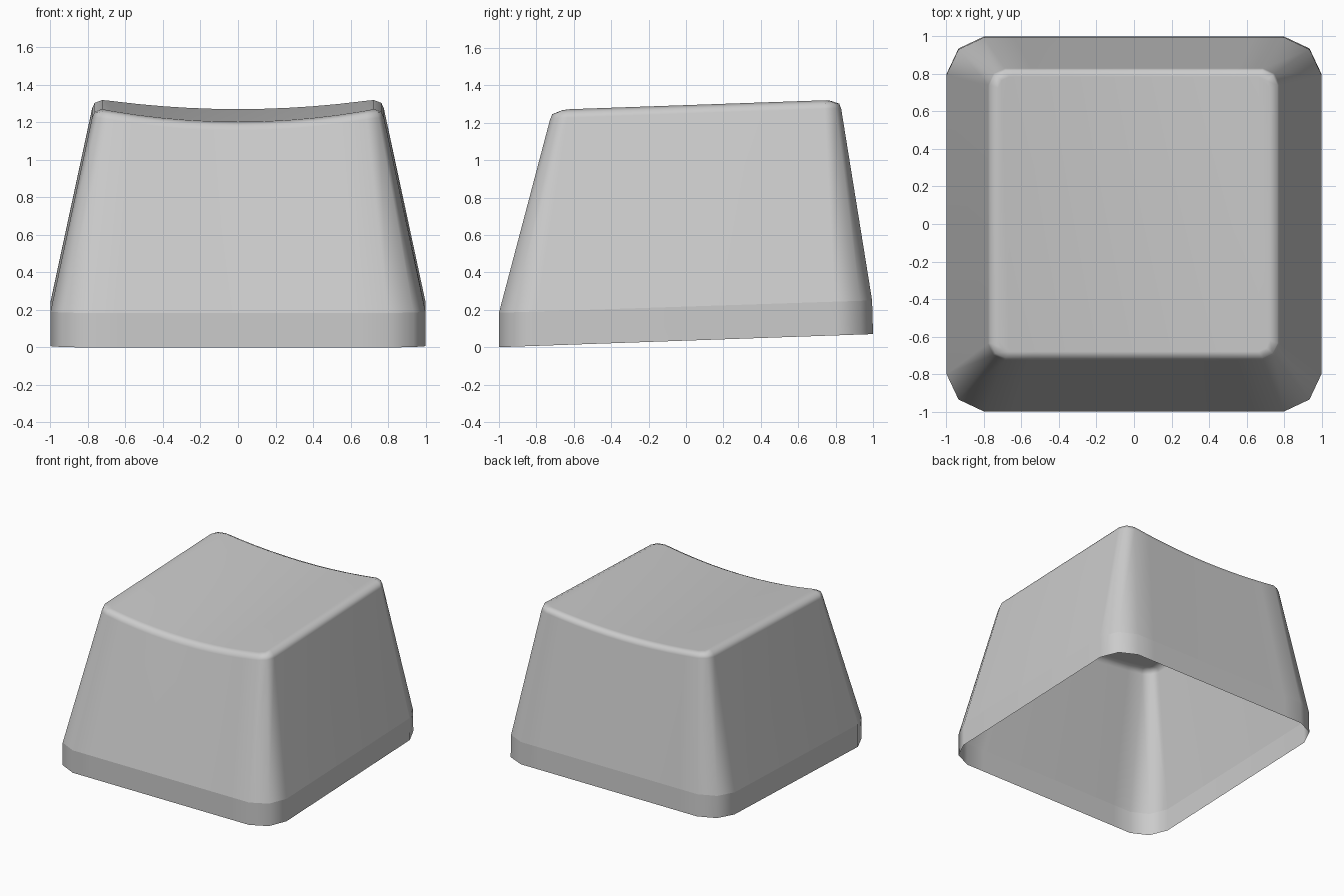
import bpy
import bmesh

cube = bpy.data.objects.get("Cube")
if cube:
    bpy.data.objects.remove(cube, do_unlink=True)

SEGS = 10  # columns across the front and back walls


def outline(half_x, front, back, cut, height):
    """Rounded-square ring, counter-clockwise from the front right corner."""
    c, k = cut, cut * 0.32
    xs = [(half_x - c) * (2 * i / SEGS - 1) for i in range(SEGS + 1)]
    pts = [(x, front) for x in xs]
    pts += [(half_x - k, front + k), (half_x, front + c),
            (half_x, back - c), (half_x - k, back - k)]
    pts += [(x, back) for x in reversed(xs)]
    pts += [(-half_x + k, back - k), (-half_x, back - c),
            (-half_x, front + c), (-half_x + k, front + k)]
    return [(x, y, height(x, y)) for x, y in pts]


def dish(x, y):
    """Tilted top, hollowed like a shallow cylinder."""
    depth = 0.059 - 0.011 * y
    return 1.294 + 0.035 * y - depth * (1 - min(1, (x / 0.725) ** 2))


# Rings from the open rim up to the edge of the top
rings = [
    outline(1.0, -1.0, 1.0, 0.2, lambda x, y: 0.035 + 0.035 * y),
    outline(1.0, -1.0, 0.995, 0.2, lambda x, y: 0.217 + 0.033 * y),
    outline(0.778, -0.727, 0.83, 0.09, lambda x, y: dish(x, y) - 0.045),
    outline(0.765, -0.715, 0.82, 0.08, lambda x, y: dish(x, y) - 0.016),
    outline(0.725, -0.68, 0.785, 0.06, dish),
]

bm = bmesh.new()
loops = [[bm.verts.new(p) for p in ring] for ring in rings]
n = len(loops[0])

# Skirt, sloping walls and rounded shoulder
for low, high in zip(loops, loops[1:]):
    for i in range(n):
        j = (i + 1) % n
        bm.faces.new((low[i], low[j], high[j], high[i]))

# Dished top: strips from front to back, closed by an end piece on each side
top = loops[-1]
back_start = SEGS + 5
for i in range(SEGS):
    b = back_start + SEGS - i
    bm.faces.new((top[i], top[i + 1], top[b - 1], top[b]))
bm.faces.new(top[SEGS:back_start + 1])
bm.faces.new(top[back_start + SEGS:] + [top[0]])

# Crisp line between skirt and walls
for i in range(n):
    bm.edges.get((loops[1][i], loops[1][(i + 1) % n])).smooth = False
for f in bm.faces:
    f.smooth = True

mesh = bpy.data.meshes.new("keycap_shell")
bm.to_mesh(mesh)
bm.free()
shell = bpy.data.objects.new("keycap_shell", mesh)
bpy.context.collection.objects.link(shell)

# Keep the broad faces flat in shading
weighted = shell.modifiers.new("weighted_normals", 'WEIGHTED_NORMAL')
weighted.keep_sharp = True

# Plain grey plastic
grey = bpy.data.materials.new("grey_plastic")
grey.use_nodes = True
color = (0.6, 0.6, 0.6, 1)
grey.diffuse_color = color
grey.node_tree.nodes["Principled BSDF"].inputs["Base Color"].default_value = color
mesh.materials.append(grey)
